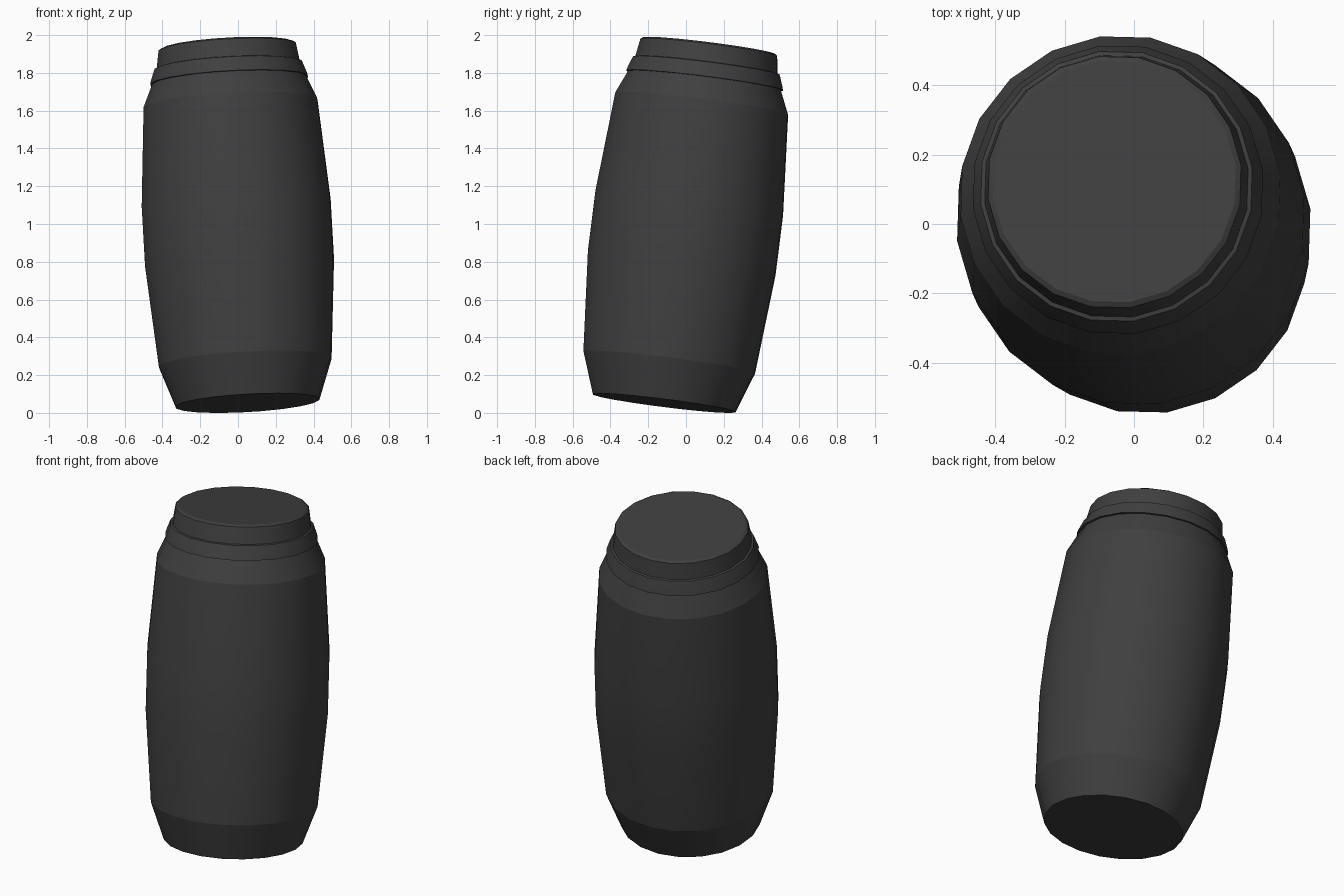
import bpy, bmesh
from math import cos, sin, radians, tau
from mathutils import Vector

cube = bpy.data.objects.get("Cube")
if cube:
    bpy.data.objects.remove(cube, do_unlink=True)

# One dark charcoal colour
charcoal = bpy.data.materials.new("charcoal")
charcoal.use_nodes = True
charcoal.diffuse_color = (0.05, 0.05, 0.05, 1)
charcoal.node_tree.nodes["Principled BSDF"].inputs["Base Color"].default_value = (0.05, 0.05, 0.05, 1)

# The whole jar leans along this axis
SIDES = 20
TURN = radians(7.4)
base = Vector((0.05, -0.116, 0.052))
top = Vector((-0.057, 0.123, 1.952))
lean = Vector((0, 0, 1)).rotation_difference(top - base)


def lathe(name, profile):
    """Turn (radius, height, sharp) rings into a closed, leaning solid."""
    bm = bmesh.new()
    rings = []
    for radius, height, sharp in profile:
        angles = [TURN + tau * i / SIDES for i in range(SIDES)]
        rings.append([bm.verts.new((radius * cos(a), radius * sin(a), height)) for a in angles])
    for low, high in zip(rings, rings[1:]):
        for i in range(SIDES):
            j = (i + 1) % SIDES
            bm.faces.new((low[i], low[j], high[j], high[i])).smooth = True
    bm.faces.new(rings[0][::-1])
    bm.faces.new(rings[-1])
    for ring, (_, _, sharp) in zip(rings, profile):
        for i in range(SIDES):
            bm.edges.get((ring[i], ring[(i + 1) % SIDES])).smooth = not sharp
    mesh = bpy.data.meshes.new(name)
    bm.to_mesh(mesh)
    bm.free()
    mesh.materials.append(charcoal)
    obj = bpy.data.objects.new(name, mesh)
    obj.location = base
    obj.rotation_mode = 'QUATERNION'
    obj.rotation_quaternion = lean
    bpy.context.collection.objects.link(obj)
    return obj


# Bulging body with a tapered foot and shoulder
lathe("jar_body", [
    (0.384, 0, True), (0.462, 0.218, True), (0.505, 0.75, False),
    (0.505, 1.07, False), (0.465, 1.6, True), (0.408, 1.73, True),
])

# Overhanging collar with a narrow ledge
lathe("collar", [
    (0.405, 1.722, True), (0.422, 1.724, True), (0.416, 1.745, False),
    (0.395, 1.802, True), (0.38, 1.806, True),
])

# Lid with a thin bevelled rim
lathe("lid", [
    (0.384, 1.8, True), (0.368, 1.9, True), (0.353, 1.909, True),
])
